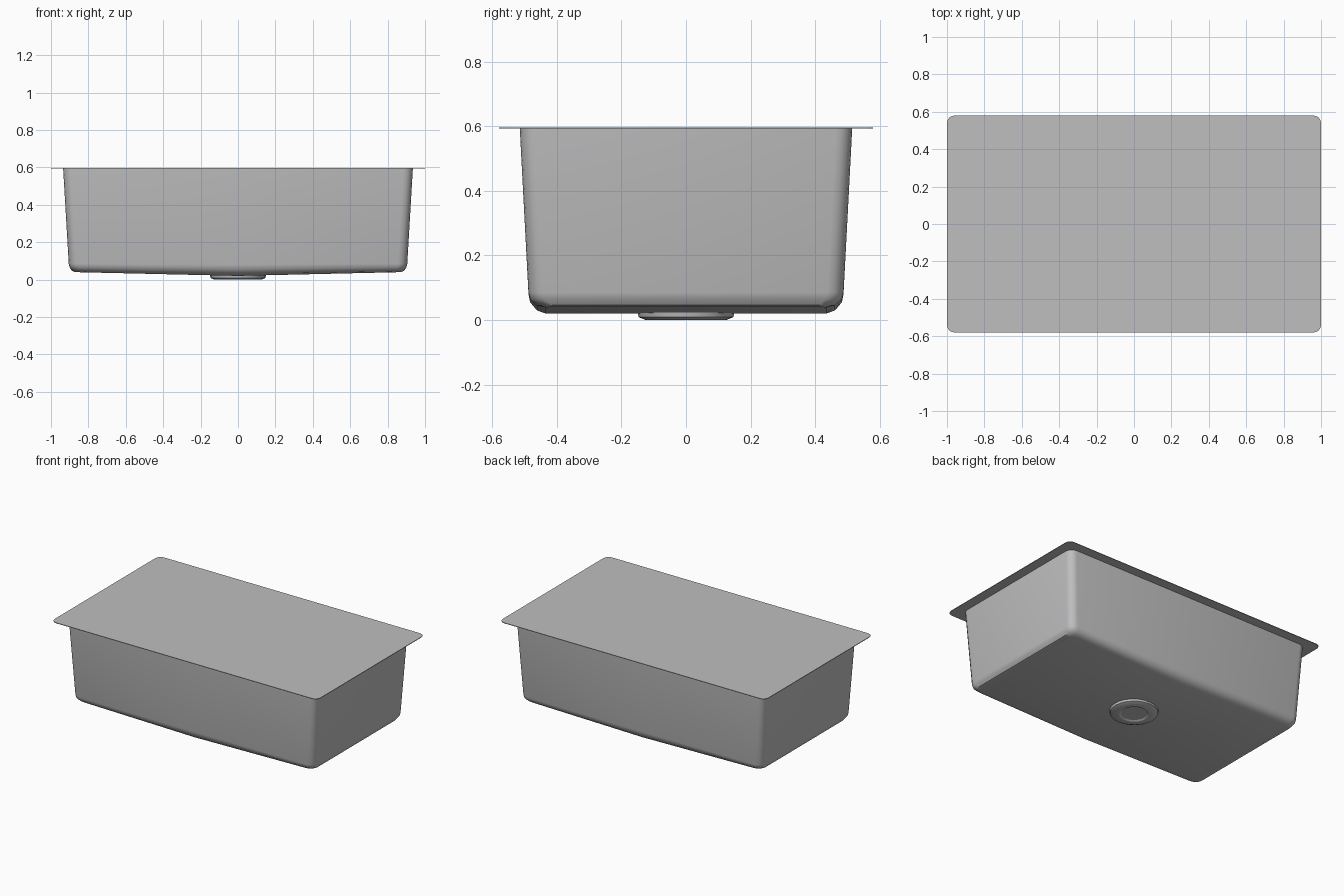
import bpy
import bmesh
from math import cos, sin, pi

if "Cube" in bpy.data.objects:
    bpy.data.objects.remove(bpy.data.objects["Cube"], do_unlink=True)

steel = bpy.data.materials.new("brushed steel grey")
steel.use_nodes = True
GREY = (0.52, 0.52, 0.53, 1)
steel.diffuse_color = GREY
steel.node_tree.nodes["Principled BSDF"].inputs["Base Color"].default_value = GREY

STEPS = 4  # segments per rounded corner


def outline(hx, hy, r):
    """Rounded rectangle with an extra point in the middle of each long side."""
    pts = [(0, -hy)]
    for i, (sx, sy) in enumerate([(1, -1), (1, 1), (-1, 1), (-1, -1)]):
        if i == 2:
            pts.append((0, hy))
        for k in range(STEPS + 1):
            a = (i - 1 + k / STEPS) * pi / 2
            pts.append((sx * (hx - r) + r * cos(a), sy * (hy - r) + r * sin(a)))
    return pts


def bridge(bm, rings):
    for a, b in zip(rings, rings[1:]):
        for i in range(len(a)):
            j = (i + 1) % len(a)
            bm.faces.new((a[i], a[j], b[j], b[i]))


def finish(name, bm, smooth_angle):
    bmesh.ops.recalc_face_normals(bm, faces=bm.faces)
    mesh = bpy.data.meshes.new(name)
    bm.to_mesh(mesh)
    bm.free()
    mesh.materials.append(steel)
    obj = bpy.data.objects.new(name, mesh)
    bpy.context.collection.objects.link(obj)
    bpy.ops.object.select_all(action="DESELECT")
    obj.select_set(True)
    bpy.context.view_layer.objects.active = obj
    bpy.ops.object.shade_smooth_by_angle(angle=smooth_angle)
    return obj


# Flat top plate with small rounded corners
bm = bmesh.new()
rings = [[bm.verts.new((x, y, z)) for x, y in outline(1, 0.58, 0.04)]
         for z in (0.593, 0.597)]
bridge(bm, rings)
for ring in rings:
    bm.faces.new(ring)
finish("top_plate", bm, 0.5)

# Tapered basin: half width, half depth, corner radius, height, sag at the middle
SECTIONS = [
    (0.935, 0.515, 0.05, 0.594, 0),
    (0.905, 0.488, 0.05, 0.085, 0.005),
    (0.900, 0.483, 0.05, 0.065, 0.010),
    (0.887, 0.462, 0.05, 0.046, 0.016),
    (0.865, 0.435, 0.04, 0.040, 0.020),
]
bm = bmesh.new()
rings = [[bm.verts.new((x, y, z - sag * (1 - abs(x) / hx)))
          for x, y in outline(hx, hy, r)] for hx, hy, r, z, sag in SECTIONS]
bridge(bm, rings)

# Floor in two halves, sloping down to the centre line
floor = rings[-1]
middle = len(floor) // 2
bm.faces.new(floor[:middle + 1])
bm.faces.new(floor[middle:] + floor[:1])
finish("basin", bm, 0.6)

# Shallow round drain under the floor
DRAIN = [(0.15, 0.026), (0.147, 0.009), (0.125, 0), (0.09, 0), (0.08, 0.006)]
SIDES = 24
bm = bmesh.new()
rings = [[bm.verts.new((r * cos(2 * pi * i / SIDES), r * sin(2 * pi * i / SIDES), z))
          for i in range(SIDES)] for r, z in DRAIN]
bridge(bm, rings)
bm.faces.new(rings[0])
bm.faces.new(rings[-1])
finish("drain", bm, 0.5)
